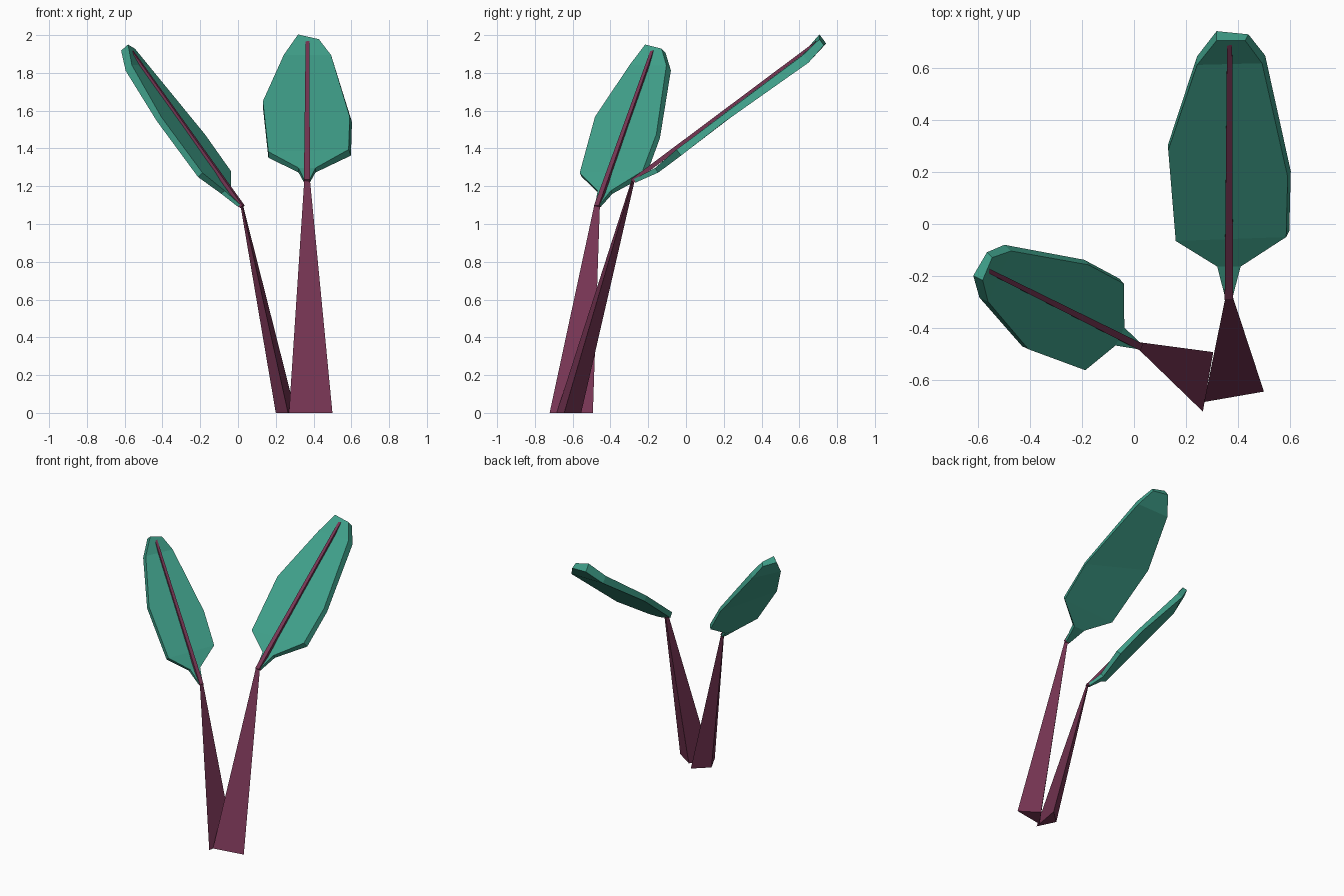
import bpy, bmesh
from mathutils import Vector

if "Cube" in bpy.data.objects:
    bpy.data.objects.remove(bpy.data.objects["Cube"])


def material(name, rgb):
    m = bpy.data.materials.new(name)
    m.diffuse_color = (*rgb, 1)
    m.use_nodes = True
    m.node_tree.nodes["Principled BSDF"].inputs["Base Color"].default_value = m.diffuse_color
    return m


GREEN = material("leaf green", (0.05, 0.345, 0.25))
PLUM = material("stem plum", (0.185, 0.036, 0.088))


def loft(name, rings, mat, strip_caps=False):
    """Skin equal closed rings; optionally fill all rings as left/right strips."""
    bm = bmesh.new()
    vs = [[bm.verts.new(p) for p in r] for r in rings]
    n = len(vs[0])
    for a, b in zip(vs, vs[1:]):
        for i in range(n):
            j = (i + 1) % n
            bm.faces.new((a[i], a[j], b[j], b[i]))
    for ring in (vs[0], vs[-1]):
        if strip_caps:
            for i in range(n // 2 - 1):
                bm.faces.new((ring[i], ring[i + 1], ring[n - 2 - i], ring[n - 1 - i]))
        else:
            bm.faces.new(ring)
    bmesh.ops.recalc_face_normals(bm, faces=bm.faces)
    me = bpy.data.meshes.new(name)
    bm.to_mesh(me)
    bm.free()
    me.materials.append(mat)
    ob = bpy.data.objects.new(name, me)
    bpy.context.collection.objects.link(ob)
    return ob


# Leaf outline, up the left edge and down the right: along, across, top height, bottom height
OUTLINE = [
    (0.00, -0.015, 0.000, -0.02), (0.13, -0.045, -0.02, -0.05),
    (0.26, -0.205, -0.01, -0.05), (0.70, -0.235, -0.005, -0.045),
    (1.11, -0.125, -0.005, -0.06), (1.25, -0.050, 0.025, -0.035),
    (1.235, 0.060, 0.005, -0.035), (1.115, 0.125, -0.01, -0.06),
    (0.57, 0.225, -0.01, -0.045), (0.28, 0.220, -0.01, -0.05),
    (0.13, 0.045, -0.02, -0.05), (0.00, 0.015, 0.000, -0.02),
]


def sprig(side, base, joint, tip, across, scale):
    joint = Vector(joint)
    u = (Vector(tip) - joint).normalized()
    w = Vector(across)
    w = (w - u * w.dot(u)).normalized()
    n = w.cross(u)

    def at(a, b, c):
        return joint + (u * a + w * b + n * c) * scale

    # leaf blade, its right wall flaring outward below
    top = [at(a, b, t) for a, b, t, _ in OUTLINE]
    low = [at(a, b + (0.012 if b > 0.05 else 0), d) for a, b, _, d in OUTLINE]
    loft(side + "_leaf", [top, low], GREEN, True)

    # raised midrib
    rings = []
    for a, h in ((-0.01, 0.016), (1.216, 0.010)):
        rings.append([at(a, -h, -0.015), at(a, h, -0.015), at(a, h, 0.008), at(a, -h, 0.008)])
    loft(side + "_midrib", rings, PLUM)

    # three-sided tapering stem
    foot = [Vector((x, y, 0)) for x, y in base]
    mid = sum(foot, Vector()) / 3
    neck = [joint + (p - mid) * 0.13 for p in foot]
    loft(side + "_stem", [foot, neck], PLUM)


sprig("right", [(0.27, -0.685), (0.50, -0.645), (0.365, -0.555)],
      (0.365, -0.28, 1.235), (0.368, 0.69, 1.96), (1, 0, 0), 1.0)
sprig("left", [(0.265, -0.722), (0.305, -0.493), (0.20, -0.59)],
      (0.02, -0.47, 1.10), (-0.56, -0.18, 1.91), (0.43, 0.90, 0), 0.857)
